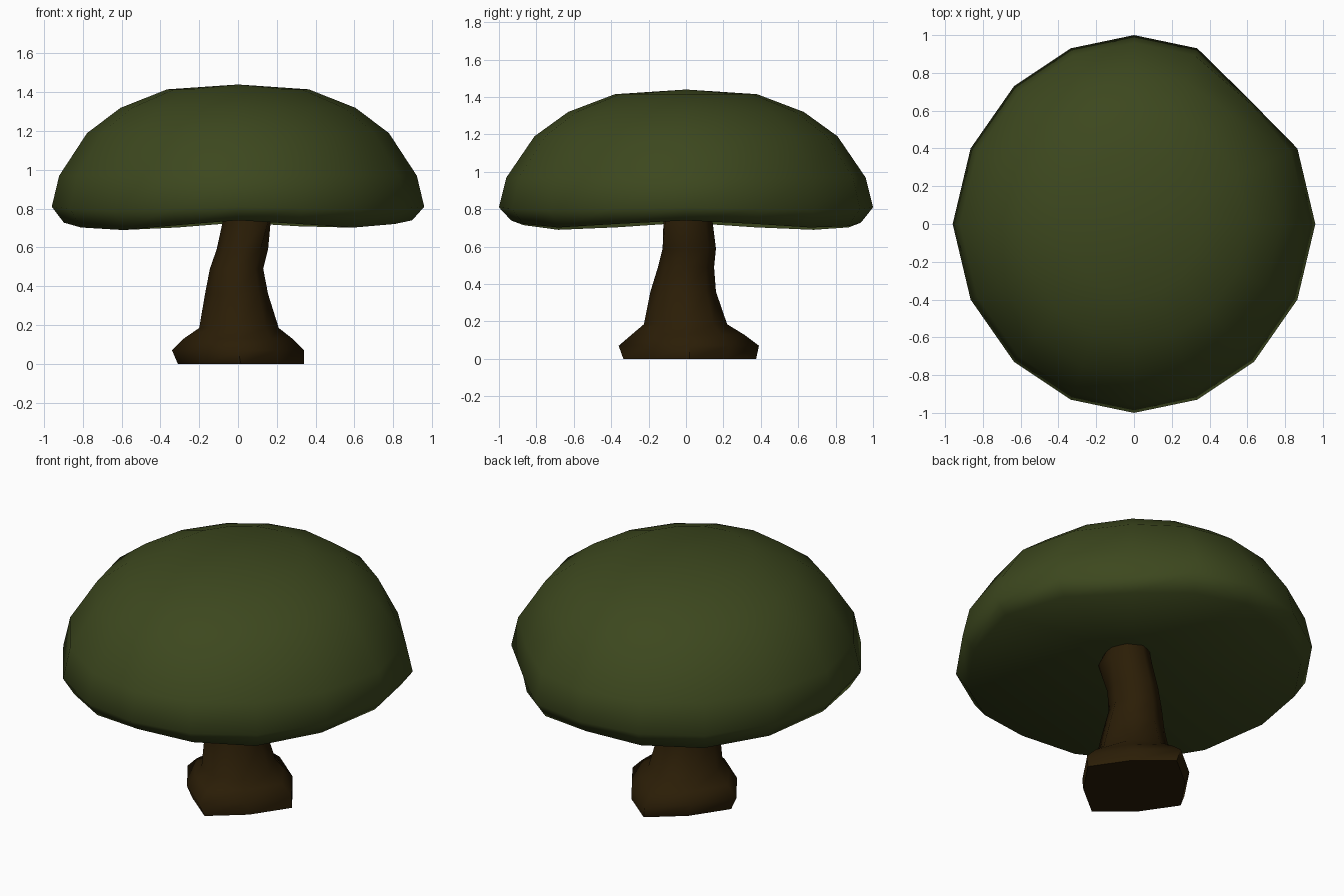
import bpy, bmesh, math

if "Cube" in bpy.data.objects:
    bpy.data.objects.remove(bpy.data.objects["Cube"])


def material(name, rgb):
    mat = bpy.data.materials.new(name)
    mat.diffuse_color = (*rgb, 1.0)
    mat.use_nodes = True
    mat.node_tree.nodes["Principled BSDF"].inputs["Base Color"].default_value = mat.diffuse_color
    return mat


def skin(name, rings, mat, angle, bottom=None, top=None):
    """Bridge closed rings of points; close the ends with a fan or one face."""
    bm = bmesh.new()
    loops = [[bm.verts.new(p) for p in ring] for ring in rings]
    n = len(loops[0])
    for a, b in zip(loops, loops[1:]):
        for i in range(n):
            j = (i + 1) % n
            bm.faces.new((a[i], a[j], b[j], b[i]))
    for loop, tip in ((loops[0], bottom), (loops[-1], top)):
        if tip is None:
            bm.faces.new(loop)
        else:
            centre = bm.verts.new(tip)
            for i in range(n):
                bm.faces.new((loop[i], loop[(i + 1) % n], centre))
    bmesh.ops.recalc_face_normals(bm, faces=bm.faces)
    mesh = bpy.data.meshes.new(name)
    bm.to_mesh(mesh)
    bm.free()
    mesh.materials.append(mat)
    obj = bpy.data.objects.new(name, mesh)
    bpy.context.collection.objects.link(obj)
    bpy.ops.object.select_all(action='DESELECT')
    obj.select_set(True)
    bpy.context.view_layer.objects.active = obj
    bpy.ops.object.shade_smooth_by_angle(angle=math.radians(angle))
    return obj


leaf_green = material("leaf green", (0.046, 0.064, 0.013))
bark_brown = material("bark brown", (0.024, 0.0125, 0.002))

# Canopy: 16-sided dome, rim dips between the axes, one corner is cut off
quarter = [(0.96, 0), (0.865, 0.4), (0.635, 0.73), (0.335, 0.93), (0, 1)]
half = quarter + [(-x, y) for x, y in quarter[-2::-1]]
outline = half + [(x, -y) for x, y in half[-2:0:-1]]
# scale, height, depth of the dips, scale of the cut corner
canopy_profile = [(0.935, 0.74, 0.05, 0.91), (1.0, 0.81, 0.02, 0.93),
                  (0.96, 0.97, 0, 0.915), (0.81, 1.19, 0, 0.80),
                  (0.63, 1.32, 0, 0.63), (0.38, 1.415, 0, 0.38)]
canopy_rings = []
for scale, z, dip, cut in canopy_profile:
    ring = []
    for i, (x, y) in enumerate(outline):
        s = cut if i == 2 else scale
        d = dip * (1 - math.cos(i * math.pi / 2)) / 2
        if x > 0:
            d *= 0.75
        if dip == 0.05 and i in (3, 4, 5, 7, 8, 9):   # lower back and left rim
            d += 0.012
        ring.append((x * s, y * s, z - d))
    canopy_rings.append(ring)
skin("canopy", canopy_rings, leaf_green, 180,
     bottom=(0, 0, 0.83), top=(0, 0, 1.44))

# Trunk: leaning eight-sided tube that flares into roots along the axes
# height, left, right, front, back, diagonal fullness
trunk_profile = [(0.0, -0.31, 0.34, -0.335, 0.375, 0.81),
                 (0.07, -0.34, 0.34, -0.36, 0.39, 0.81),
                 (0.13, -0.28, 0.28, -0.29, 0.31, 0.84),
                 (0.185, -0.20, 0.21, -0.225, 0.22, 0.95),
                 (0.36, -0.17, 0.155, -0.19, 0.16, 1.0),
                 (0.49, -0.145, 0.13, -0.15, 0.15, 1.0),
                 (0.59, -0.11, 0.155, -0.125, 0.16, 1.0),
                 (0.75, -0.075, 0.17, -0.12, 0.14, 1.0),
                 (0.86, -0.06, 0.15, -0.11, 0.12, 1.0)]
trunk_rings = []
for z, left, right, front, back, full in trunk_profile:
    cx, cy = (left + right) / 2, (front + back) / 2
    rx, ry = (right - left) / 2, (back - front) / 2
    ring = []
    for i in range(8):
        a = i * math.pi / 4
        f = full if i % 2 else 1.0
        if i == 7 and z == 0.75:      # small knob under the canopy
            f = 1.3
        ring.append((cx + rx * f * math.cos(a), cy + ry * f * math.sin(a), z))
    trunk_rings.append(ring)
skin("trunk", trunk_rings, bark_brown, 65)
